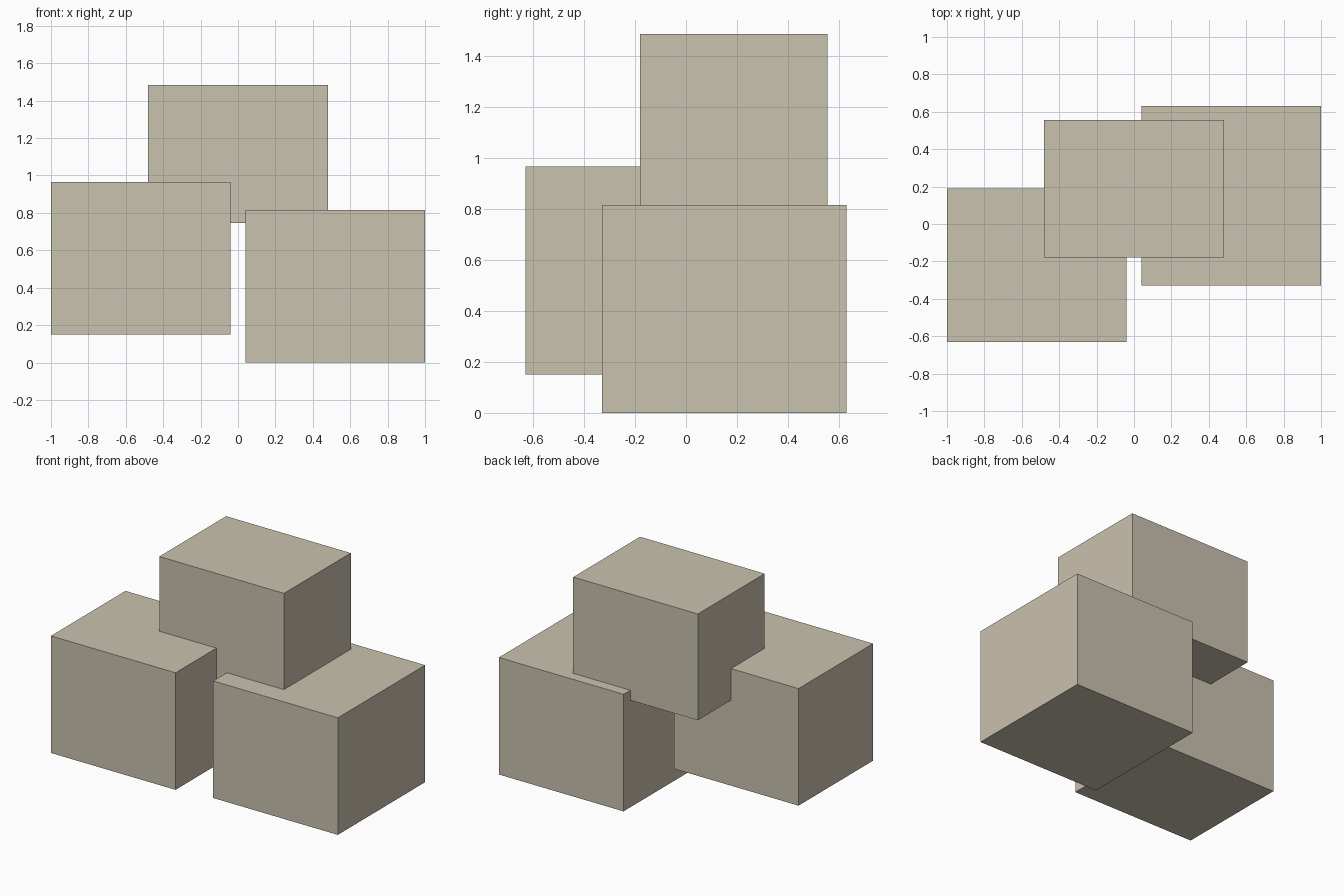
import bpy
from mathutils import Vector

default = bpy.data.objects.get("Cube")
if default:
    bpy.data.objects.remove(default, do_unlink=True)

# Single stone colour
stone = bpy.data.materials.new("warm_beige_stone")
stone.use_nodes = True
colour = (0.59, 0.54, 0.43, 1.0)
stone.diffuse_color = colour
shader = next(n for n in stone.node_tree.nodes if n.type == "BSDF_PRINCIPLED")
shader.inputs["Base Color"].default_value = colour


def block(name, low, high):
    """Flat-faced box spanning two opposite corners."""
    low, high = Vector(low), Vector(high)
    bpy.ops.mesh.primitive_cube_add(size=1, location=(low + high) / 2)
    obj = bpy.context.object
    obj.name = name
    obj.scale = high - low
    bpy.ops.object.transform_apply(location=False, rotation=False, scale=True)
    obj.data.materials.append(stone)
    return obj


# Two lower blocks, one raised, with a third resting across them
block("raised_block", (-1, -0.63, 0.15), (-0.04, 0.19, 0.965))
block("ground_block", (0.04, -0.33, 0), (1, 0.63, 0.815))
block("top_block", (-0.48, -0.18, 0.745), (0.48, 0.555, 1.485))
